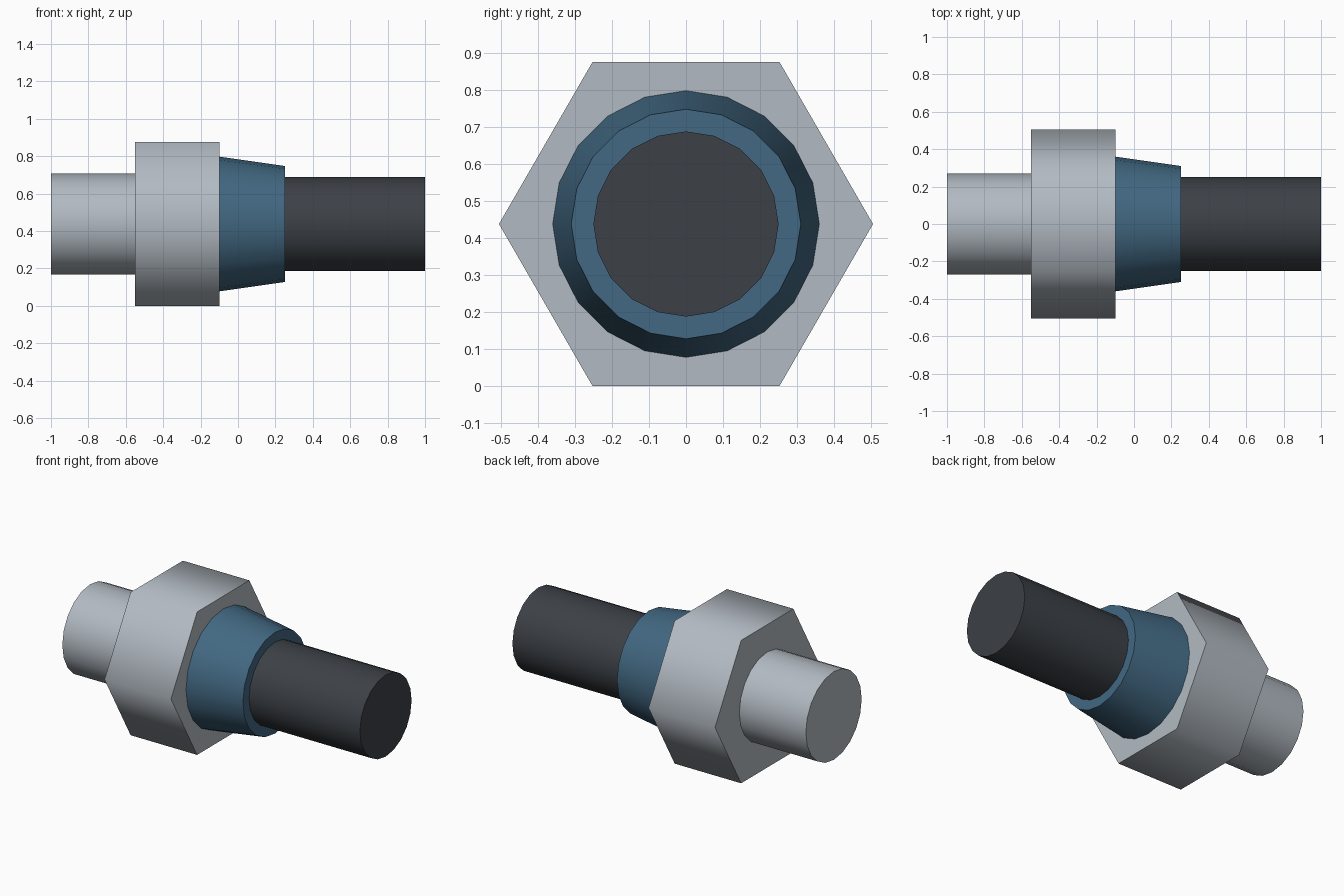
import bpy, bmesh, math

if "Cube" in bpy.data.objects:
    bpy.data.objects.remove(bpy.data.objects["Cube"])

AXIS_Z = 0.4375  # height of the shared x axis


def linear(c):
    c /= 255
    return c / 12.92 if c <= 0.04045 else ((c + 0.055) / 1.055) ** 2.4


def material(name, rgb):
    m = bpy.data.materials.new(name)
    m.diffuse_color = (*[linear(c) for c in rgb], 1)
    m.use_nodes = True
    m.node_tree.nodes["Principled BSDF"].inputs["Base Color"].default_value = m.diffuse_color
    return m


def prism(name, x0, x1, r0, r1, sides, mat):
    """Capped prism along x; first corner points to +y."""
    bm = bmesh.new()
    rings = []
    for x, r in ((x0, r0), (x1, r1)):
        angles = [2 * math.pi * i / sides for i in range(sides)]
        rings.append([bm.verts.new((x, r * math.cos(a), r * math.sin(a))) for a in angles])
    a, b = rings
    for i in range(sides):
        j = (i + 1) % sides
        bm.faces.new((a[i], a[j], b[j], b[i]))
    bm.faces.new(a)
    bm.faces.new(b)
    bmesh.ops.recalc_face_normals(bm, faces=bm.faces)
    mesh = bpy.data.meshes.new(name)
    bm.to_mesh(mesh)
    bm.free()
    mesh.materials.append(mat)
    ob = bpy.data.objects.new(name, mesh)
    ob.location.z = AXIS_Z
    bpy.context.collection.objects.link(ob)
    # Sides blend smoothly, end caps stay sharp
    bpy.ops.object.select_all(action='DESELECT')
    ob.select_set(True)
    bpy.context.view_layer.objects.active = ob
    bpy.ops.object.shade_smooth_by_angle(angle=math.radians(65))
    return ob


steel = material("light grey steel", (178, 186, 194))
blue = material("blue collar", (66, 104, 130))
rubber = material("dark grey cable", (60, 65, 71))

# Parts from left to right along the axis
prism("connector_barrel", -1.0, -0.55, 0.27, 0.27, 20, steel)
prism("hex_nut", -0.55, -0.10, 0.505, 0.505, 6, steel)
prism("tapered_collar", -0.10, 0.25, 0.36, 0.31, 20, blue)
prism("cable", 0.25, 1.0, 0.25, 0.25, 20, rubber)
